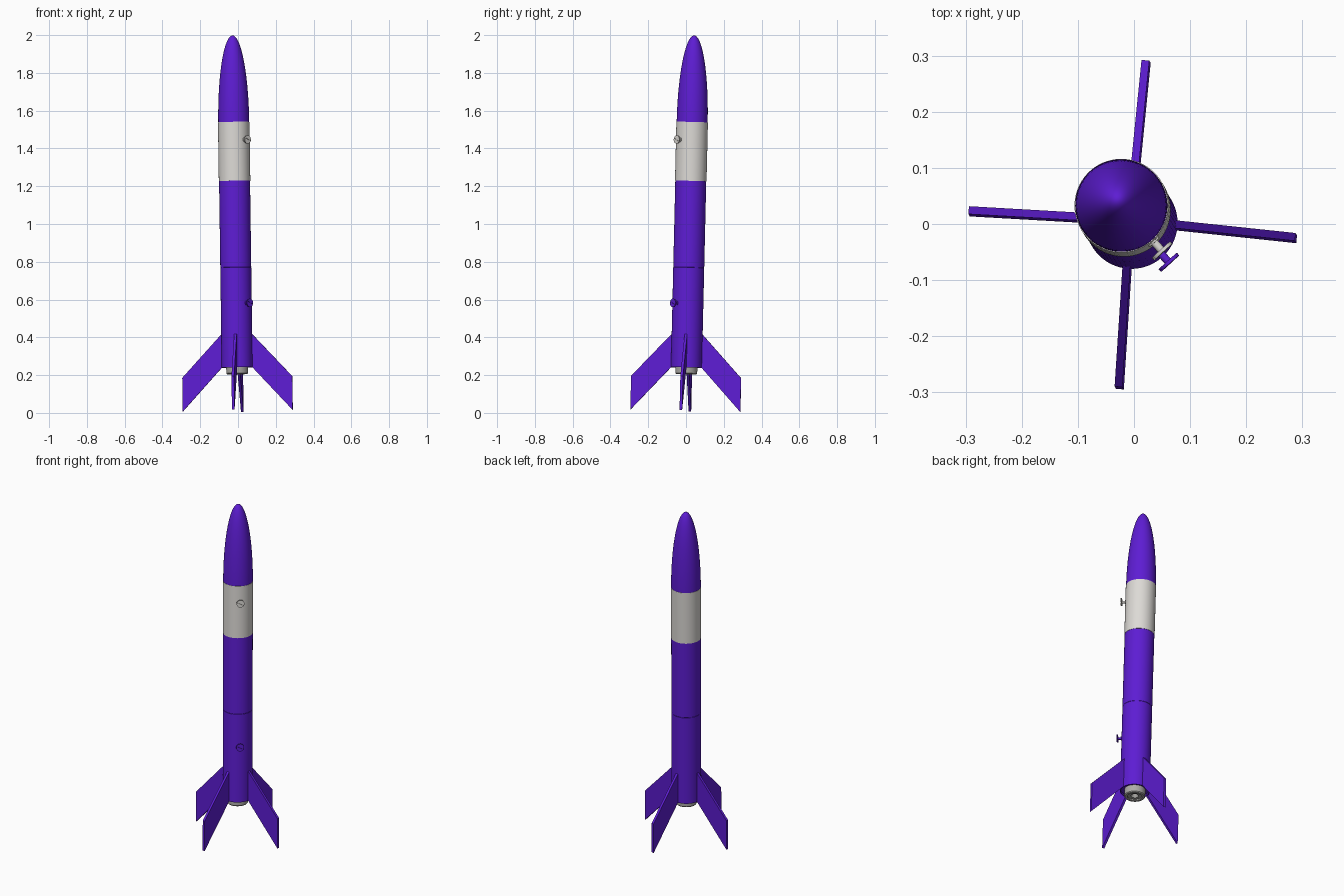
import bpy, math
from mathutils import Matrix, Vector, Quaternion

if "Cube" in bpy.data.objects:
    bpy.data.objects.remove(bpy.data.objects["Cube"])

# Rocket axis leans slightly; everything is built upright, then tilted
lean = Vector((0, 0, 1)).rotation_difference(Vector((-0.014, 0.0235, 1)).normalized())
TILT = Matrix.Translation((-0.001, -0.0036, 0)) @ lean.to_matrix().to_4x4() @ Matrix.Rotation(math.radians(-4.7), 4, 'Z')
R = 0.082


def material(name, color):
    m = bpy.data.materials.new(name)
    m.diffuse_color = color
    m.use_nodes = True
    m.node_tree.nodes["Principled BSDF"].inputs["Base Color"].default_value = m.diffuse_color
    return m


purple = material("purple", (0.11, 0.012, 0.65, 1))
white = material("white", (0.72, 0.70, 0.67, 1))
grey = material("grey", (0.42, 0.41, 0.39, 1))


def make(name, verts, faces, mat, matrix, smooth=True):
    me = bpy.data.meshes.new(name)
    me.from_pydata(verts, [], faces)
    me.validate()
    ob = bpy.data.objects.new(name, me)
    bpy.context.collection.objects.link(ob)
    me.materials.append(mat)
    ob.matrix_world = matrix
    if smooth:
        bpy.ops.object.select_all(action='DESELECT')
        ob.select_set(True)
        bpy.context.view_layer.objects.active = ob
        bpy.ops.object.shade_smooth_by_angle(angle=math.radians(30))
    return ob


def lathe(name, profile, mat, matrix=TILT, n=64):
    """Revolve (radius, height) points, bottom outside to top; zero radius closes to a point."""
    verts, rings, faces = [], [], []
    for r, z in profile:
        if r == 0:
            rings.append([len(verts)] * n)
            verts.append((0, 0, z))
        else:
            rings.append(list(range(len(verts), len(verts) + n)))
            verts += [(r * math.cos(2 * math.pi * i / n), r * math.sin(2 * math.pi * i / n), z) for i in range(n)]
    for a, b in zip(rings, rings[1:]):
        for i in range(n):
            j = (i + 1) % n
            faces.append(list(dict.fromkeys((a[i], a[j], b[j], b[i]))))
    return make(name, verts, faces, mat, matrix)


# Body tubes, with a fine seam between lower and upper sections
lathe("lower_body", [(0, 0.25), (0.078, 0.25), (0.078, 0.24), (R, 0.24), (R, 0.769), (R - 0.001, 0.77), (0, 0.77)], purple)
lathe("upper_body", [(0, 0.77), (R - 0.001, 0.77), (R, 0.771), (R, 1.23), (0, 1.23)], purple)
lathe("payload_band", [(0, 1.228), (0.0835, 1.228), (0.0835, 1.54), (0, 1.54)], white)

# Rounded nose cone
steps = 28
nose = [(0, 1.54), (R, 1.54)]
for i in range(1, steps):
    a = math.pi / 2 * i / steps
    nose.append((R * math.cos(a), 1.54 + 0.459 * math.sin(a)))
lathe("nose_cone", nose + [(0, 1.999)], purple)

# Motor retainer with recessed nozzle
lathe("motor_retainer", [(0.040, 0.222), (0.040, 0.205), (0.054, 0.205), (0.058, 0.210), (0.058, 0.255), (0, 0.255)], grey)
lathe("motor_nozzle", [(0, 0.235), (0.010, 0.235), (0.022, 0.212), (0.040, 0.212), (0.040, 0.25), (0, 0.25)], grey, n=48)

# Four swept fins
outline = [(0.07, 0.25), (0.0815, 0.24), (0.292, 0.011), (0.292, 0.19), (0.0815, 0.417), (0.07, 0.417)]
h = 0.007
k = len(outline)
fin_verts = [(x, s * h, z) for s in (-1, 1) for x, z in outline]
fin_faces = [list(range(k)), list(range(2 * k - 1, k - 1, -1))]
fin_faces += [(i, i + k, (i + 1) % k + k, (i + 1) % k) for i in range(k)]
for q in range(4):
    make(f"fin_{q + 1}", fin_verts, fin_faces, purple, TILT @ Matrix.Rotation(q * math.pi / 2, 4, 'Z'), False)

# Launch rail buttons: spool on the side with a slotted face
spool = [(0, -0.004), (0.012, -0.004), (0.012, 0.004), (0.007, 0.004), (0.007, 0.021),
         (0.022, 0.021), (0.022, 0.027), (0, 0.027)]
for name, z, mat in (("lower_rail_button", 0.58, purple), ("upper_rail_button", 1.445, white)):
    place = (TILT @ Matrix.Rotation(math.radians(-43), 4, 'Z') @ Matrix.Translation((R, 0, z))
             @ Matrix.Rotation(math.pi / 2, 4, 'Y'))
    button = lathe(name, spool, mat, place, 32)
    bpy.ops.mesh.primitive_cube_add(size=1)
    cutter = bpy.context.object
    cutter.name = name + "_slot_cutter"
    cutter.matrix_world = place @ Matrix.Translation((0, 0, 0.027)) @ Matrix.Rotation(math.radians(65), 4, 'Z') @ Matrix.Diagonal((0.06, 0.004, 0.006, 1))
    cutter.hide_render = True
    cutter.hide_set(True)
    mod = button.modifiers.new("slot", 'BOOLEAN')
    mod.operation = 'DIFFERENCE'
    mod.object = cutter
